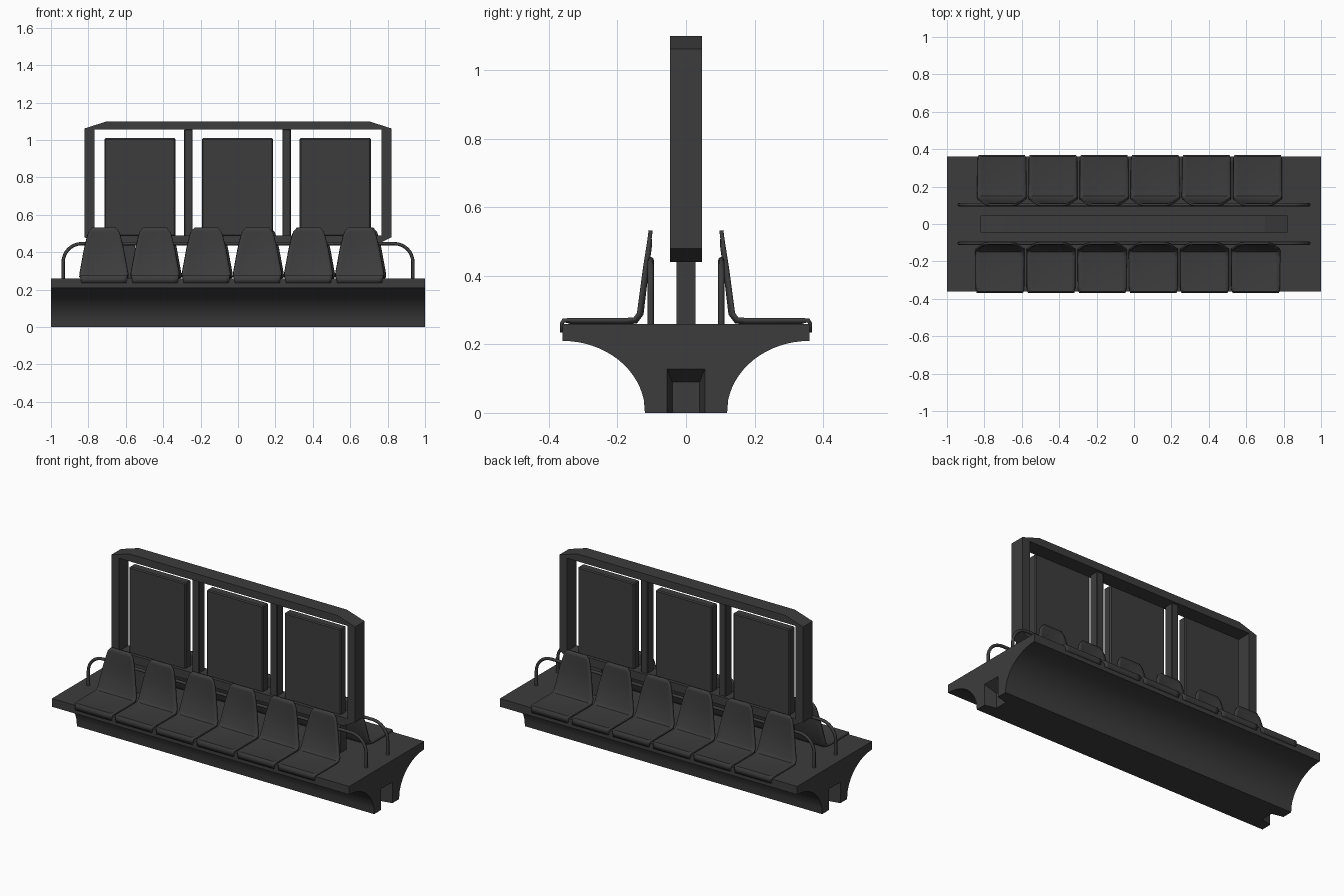
import bpy, bmesh, math
from mathutils import Vector

cube = bpy.data.objects.get("Cube")
if cube:
    bpy.data.objects.remove(cube, do_unlink=True)

GREY = (0.046, 0.046, 0.046, 1)
mat = bpy.data.materials.new("dark_grey")
mat.use_nodes = True
mat.diffuse_color = GREY
bsdf = mat.node_tree.nodes["Principled BSDF"]
bsdf.inputs["Base Color"].default_value = GREY
bsdf.inputs["Roughness"].default_value = 0.7


def finish(name, bm, smooth=False):
    """Turn a bmesh into a named, coloured object."""
    bmesh.ops.recalc_face_normals(bm, faces=bm.faces)
    mesh = bpy.data.meshes.new(name)
    bm.to_mesh(mesh)
    bm.free()
    mesh.materials.append(mat)
    obj = bpy.data.objects.new(name, mesh)
    bpy.context.collection.objects.link(obj)
    if smooth:
        shade(obj)
    return obj


def select(obj):
    bpy.ops.object.select_all(action='DESELECT')
    obj.select_set(True)
    bpy.context.view_layer.objects.active = obj


def shade(obj):
    select(obj)
    bpy.ops.object.shade_smooth_by_angle(angle=math.radians(35))


def prism(name, points, axis, half, smooth=False):
    """Extrude a closed outline symmetrically along x or y."""
    bm = bmesh.new()
    place = (lambda a, b, d: (d, a, b)) if axis == 'x' else (lambda a, b, d: (a, d, b))
    rings = [[bm.verts.new(place(a, b, d)) for a, b in points] for d in (-half, half)]
    n = len(points)
    for ring in rings:
        bm.faces.new(ring)
    for i in range(n):
        j = (i + 1) % n
        bm.faces.new((rings[0][i], rings[0][j], rings[1][j], rings[1][i]))
    return finish(name, bm, smooth)


def box(name, x0, x1, depth, z0, z1, bevel=0.0):
    obj = prism(name, [(x0, z0), (x1, z0), (x1, z1), (x0, z1)], 'y', depth)
    if bevel:
        mod = obj.modifiers.new("Bevel", 'BEVEL')
        mod.width, mod.segments = bevel, 1
    return obj


# Plinth with concave flanks
STEPS = 16
flank = []
for i in range(STEPS + 1):
    t = math.radians(5) + math.radians(85) * i / STEPS
    flank.append((0.36 - 0.241 * math.cos(t), 0.21 * math.sin(t) if i else 0))
half_outline = flank + [(0.36, 0.26)]
outline = half_outline + [(-y, z) for y, z in reversed(half_outline)]
plinth = prism("plinth", outline, 'x', 1.0)

# Tapered lifting notches in the plinth ends
for side in (-1, 1):
    bm = bmesh.new()
    loops = []
    for x, w, top in ((1.05, 0.066, 0.155), (0.93, 0.04, 0.09)):
        loops.append([bm.verts.new((side * x, y, z)) for y, z in
                      ((-w, -0.05), (w, -0.05), (w, top), (-w, top))])
    for loop in loops:
        bm.faces.new(loop)
    for i in range(4):
        j = (i + 1) % 4
        bm.faces.new((loops[0][i], loops[0][j], loops[1][j], loops[1][i]))
    cutter = finish("notch_cutter", bm)
    cutter.hide_render = True
    mod = plinth.modifiers.new("Notch", 'BOOLEAN')
    mod.object, mod.operation, mod.solver = cutter, 'DIFFERENCE', 'EXACT'
    select(plinth)
    bpy.ops.object.modifier_apply(modifier=mod.name)
    bpy.data.objects.remove(cutter, do_unlink=True)
shade(plinth)

# Display frame: chamfered beams, uprights and feet
prism("frame_top_beam", [(-0.82, 1.055), (0.82, 1.055), (0.82, 1.062),
                         (0.70, 1.10), (-0.70, 1.10), (-0.82, 1.062)], 'y', 0.046)
prism("frame_bottom_beam", [(-0.82, 0.49), (-0.82, 0.48), (-0.74, 0.44),
                            (0.74, 0.44), (0.82, 0.48), (0.82, 0.49)], 'y', 0.046)
for side, label in ((-1, "right"), (1, "left")):
    x0, x1 = sorted((side * 0.82, side * 0.768))
    box(label + "_upright", x0, x1, 0.046, 0.485, 1.06)
    x0, x1 = sorted((side * 0.71, side * 0.55))
    box(label + "_foot", x0, x1, 0.027, 0.255, 0.45)

# Three panels with raised borders, and the posts between them
for i in range(3):
    cx = -0.525 + 0.5225 * i
    box("panel", cx - 0.19, cx + 0.19, 0.027, 0.485, 1.01, 0.006)
for cx in (-0.265, 0.26):
    box("divider_post", cx - 0.023, cx + 0.023, 0.03, 0.485, 1.058, 0.004)


# Seat shell: rows of (distance from centre, height, half width, dish depth)
SEAT_ROWS = [(0.367, 0.235, 0.120, 0), (0.368, 0.262, 0.124, 0),
             (0.360, 0.275, 0.127, 0), (0.335, 0.277, 0.128, 0.006),
             (0.175, 0.277, 0.128, 0.008), (0.152, 0.279, 0.128, 0.008),
             (0.143, 0.292, 0.127, 0.008), (0.126, 0.42, 0.103, 0.006),
             (0.115, 0.49, 0.087, 0.004), (0.112, 0.51, 0.081, 0),
             (0.109, 0.533, 0.062, 0)]


def seat(name, cx, side):
    bm = bmesh.new()
    rows = []
    for i, (y, z, w, dish) in enumerate(SEAT_ROWS):
        # Dish the middle columns at right angles to the profile
        a = SEAT_ROWS[max(i - 1, 0)]
        b = SEAT_ROWS[min(i + 1, len(SEAT_ROWS) - 1)]
        tangent = Vector((b[0] - a[0], b[1] - a[1])).normalized()
        row = []
        for u, amount in ((-1, 0), (-0.82, 1), (0.82, 1), (1, 0)):
            d = dish * amount
            row.append(bm.verts.new((cx + u * w, side * (y - tangent.y * d),
                                     z + tangent.x * d)))
        rows.append(row)
    for r0, r1 in zip(rows, rows[1:]):
        for k in range(3):
            loop = (r0[k], r0[k + 1], r1[k + 1], r1[k])
            bm.faces.new(loop if side < 0 else loop[::-1])
    mesh = bpy.data.meshes.new(name)
    bm.to_mesh(mesh)
    bm.free()
    mesh.materials.append(mat)
    obj = bpy.data.objects.new(name, mesh)
    bpy.context.collection.objects.link(obj)
    shade(obj)
    mod = obj.modifiers.new("Thickness", 'SOLIDIFY')
    mod.thickness, mod.offset = 0.012, -1


for i in range(6):
    seat("front_seat", -0.717 + 0.2735 * i, -1)
    seat("back_seat", -0.707 + 0.2735 * i, 1)

# Bent tube rails behind the seat backs
for side, label in ((-1, "front"), (1, "back")):
    half = [(0.935, 0.25)]
    for i in range(9):
        t = math.radians(90) * i / 8
        half.append((0.835 + 0.1 * math.cos(t), 0.346 + 0.1 * math.sin(t)))
    path = half + [(-x, z) for x, z in reversed(half)]
    curve = bpy.data.curves.new(label + "_rail", 'CURVE')
    curve.dimensions = '3D'
    curve.bevel_depth, curve.bevel_resolution = 0.009, 2
    curve.use_fill_caps = True
    spline = curve.splines.new('POLY')
    spline.points.add(len(path) - 1)
    for p, (x, z) in zip(spline.points, path):
        p.co = (x, side * 0.103, z, 1)
    curve.materials.append(mat)
    rail = bpy.data.objects.new(label + "_rail", curve)
    bpy.context.collection.objects.link(rail)
